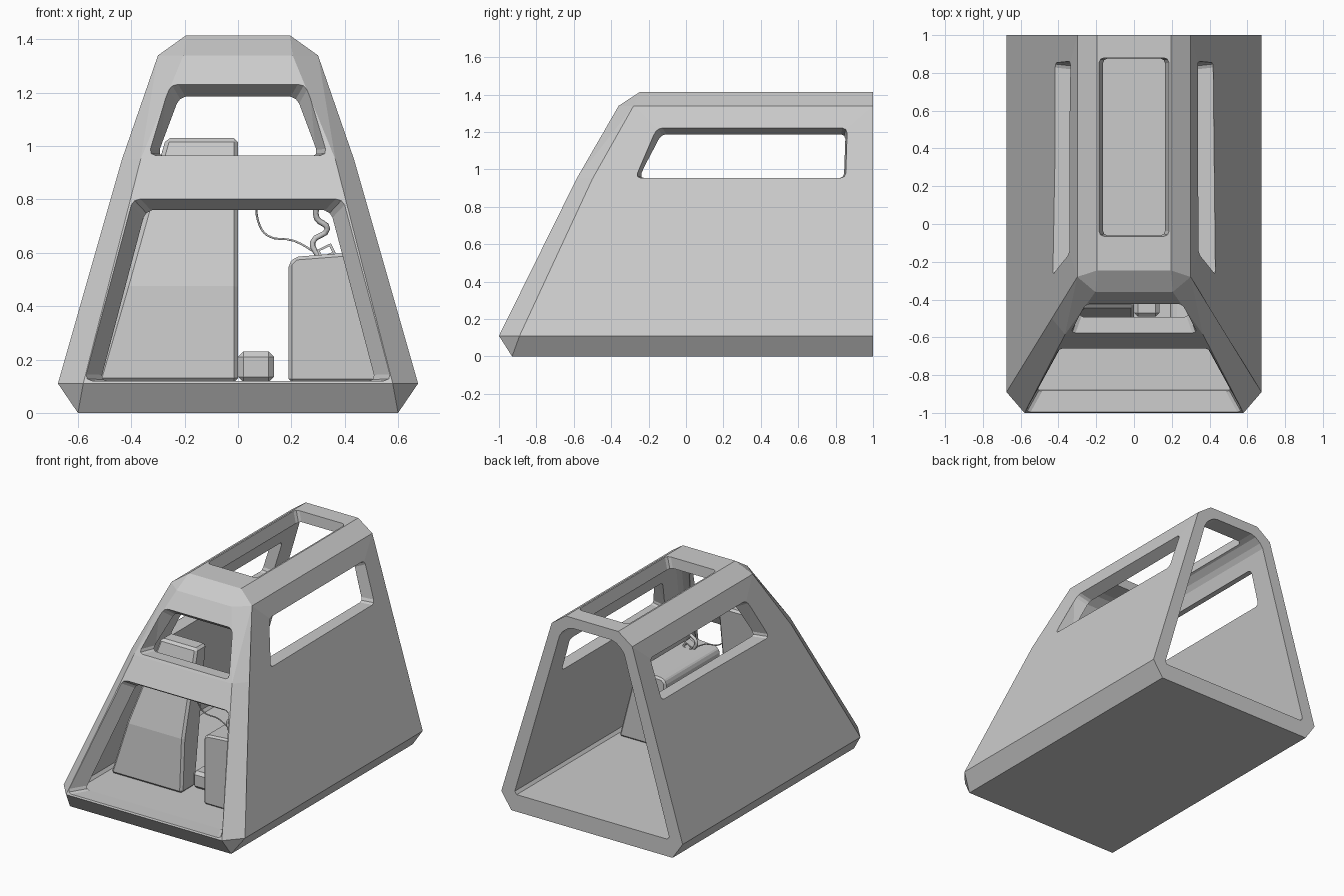
import bpy, bmesh
from mathutils import Vector

if "Cube" in bpy.data.objects:
    bpy.data.objects.remove(bpy.data.objects["Cube"])


def convex(name, pts, bevel=0.0, segments=1):
    """Flat-faced convex solid around a few corner points, edges optionally bevelled."""
    bm = bmesh.new()
    for p in pts:
        bm.verts.new(p)
    res = bmesh.ops.convex_hull(bm, input=bm.verts)
    loose = [g for g in res["geom_interior"] if isinstance(g, bmesh.types.BMVert)]
    bmesh.ops.delete(bm, geom=loose, context='VERTS')
    bmesh.ops.dissolve_limit(bm, angle_limit=0.06, verts=bm.verts, edges=bm.edges)
    if bevel:
        edges = [e for e in bm.edges if e.calc_face_angle(0) > 0.45]
        bmesh.ops.bevel(bm, geom=edges, offset=bevel, segments=segments,
                        profile=0.5, affect='EDGES')
    bmesh.ops.recalc_face_normals(bm, faces=bm.faces)
    me = bpy.data.meshes.new(name)
    bm.to_mesh(me)
    bm.free()
    ob = bpy.data.objects.new(name, me)
    bpy.context.collection.objects.link(ob)
    return ob


def cut(target, cutter):
    cutter.hide_render = True
    m = target.modifiers.new("cut", 'BOOLEAN')
    m.operation, m.solver, m.object = 'DIFFERENCE', 'EXACT', cutter
    bpy.context.view_layer.objects.active = target
    bpy.ops.object.modifier_apply(modifier=m.name)
    bpy.data.objects.remove(cutter)


def shell_points(levels, back):
    """levels: z, side half width, side front y, front half width, front y."""
    pts = []
    for z, sx, sy, fx, fy in levels:
        for s in (-1, 1):
            pts += [(s * sx, back, z), (s * sx, sy, z), (s * fx, fy, z)]
    return pts


def window(target, outer, inner, bevel=0.025):
    """Cut an opening that tapers from its outer outline to its inner one."""
    pts = []
    for a, b in zip(outer, inner):
        a, b = Vector(a), Vector(b)
        pts += [a.lerp(b, -0.5), a.lerp(b, 1.5)]
    cut(target, convex("window_cutter", pts, bevel, 2))


def mirror_x(pts):
    return [(s * x, y, z) for s in (-1, 1) for x, y, z in pts]


# Hull: tapered shell, chamfered front corners, open at the back
hull = convex("cabin_hull", shell_points([
    (0, 0.60, -0.93, 0.60, -0.93),
    (0.11, 0.675, -0.89, 0.58, -1.0),
    (0.95, 0.435, -0.50, 0.365, -0.585),
    (1.34, 0.30, -0.28, 0.205, -0.36),
    (1.415, 0.195, -0.245, 0.195, -0.245)], 1.0))
cut(hull, convex("cavity_cutter", shell_points([
    (0.115, 0.58, -0.83, 0.51, -0.90),
    (0.95, 0.345, -0.44, 0.29, -0.50),
    (1.29, 0.235, -0.25, 0.18, -0.30),
    (1.345, 0.165, -0.22, 0.165, -0.22)], 1.2), 0.02))

# Front windows
window(hull, mirror_x([(0.57, -0.985, 0.12), (0.392, -0.655, 0.80)]),
       mirror_x([(0.52, -0.895, 0.118), (0.345, -0.575, 0.75)]))
window(hull, mirror_x([(0.335, -0.575, 0.965), (0.25, -0.42, 0.1 + 1.13)]),
       mirror_x([(0.305, -0.49, 0.962), (0.215, -0.34, 1.17)]))

# Side windows
for s in (-1, 1):
    window(hull, [(s * 0.432, -0.27, 0.955), (s * 0.432, 0.855, 0.955),
                  (s * 0.337, 0.862, 1.22), (s * 0.337, -0.15, 1.22)],
           [(s * 0.34, -0.25, 0.953), (s * 0.34, 0.845, 0.953),
            (s * 0.26, 0.852, 1.185), (s * 0.26, -0.13, 1.185)])

# Roof window
window(hull, mirror_x([(0.185, -0.065, 1.415), (0.185, 0.88, 1.415)]),
       mirror_x([(0.165, -0.06, 1.34), (0.165, 0.875, 1.34)]))

# Tall left console leaning along the front
convex("left_console", [
    (-0.53, -0.60, 0.115), (0, -0.60, 0.115), (-0.53, -0.45, 0.115), (0, -0.45, 0.115),
    (-0.425, -0.58, 0.475), (0, -0.58, 0.475), (-0.425, -0.43, 0.475), (0, -0.43, 0.475),
    (-0.27, -0.44, 1.03), (0, -0.44, 1.03), (-0.27, -0.33, 1.03), (0, -0.33, 1.03)], 0.015)

# Right cabinet following the side wall
convex("right_cabinet", [(x, y, z) for y in (-0.64, -0.05) for x, z in
       [(0.19, 0.115), (0.535, 0.115), (0.19, 0.56), (0.215, 0.585),
        (0.35, 0.585), (0.41, 0.60)]], 0.012)

# Small floor box beside the console
convex("floor_box", [(x, y, z) for x in (0, 0.135) for y in (-0.49, -0.34)
                     for z in (0.115, 0.23)], 0.02)

# Socket on top of the cabinet, a tilted open ring
socket = convex("socket", [(x, y, z) for x in (-0.03, 0.03) for y in (-0.025, 0.025)
                           for z in (-0.02, 0.02)])
cut(socket, convex("socket_cutter", [(x, y, z) for x in (-0.02, 0.02)
                                     for y in (-0.1, 0.1) for z in (-0.012, 0.012)]))
socket.location = (0.33, -0.51, 0.605)
socket.rotation_euler = (0, -0.45, 0)


# Cables hanging behind the crossbar
def cable(name, pts, radius):
    cu = bpy.data.curves.new(name, 'CURVE')
    cu.dimensions = '3D'
    cu.bevel_depth, cu.bevel_resolution, cu.resolution_u = radius, 1, 4
    cu.use_fill_caps = True
    sp = cu.splines.new('BEZIER')
    sp.bezier_points.add(len(pts) - 1)
    for bp, p in zip(sp.bezier_points, pts):
        bp.co = p
        bp.handle_left_type = bp.handle_right_type = 'AUTO'
    ob = bpy.data.objects.new(name, cu)
    bpy.context.collection.objects.link(ob)
    bpy.ops.object.select_all(action='DESELECT')
    ob.select_set(True)
    bpy.context.view_layer.objects.active = ob
    bpy.ops.object.convert(target='MESH')


cable("thick_hose", [(0.30, -0.55, 0.80), (0.295, -0.53, 0.73), (0.335, -0.52, 0.69),
                     (0.28, -0.51, 0.64), (0.305, -0.51, 0.58)], 0.011)
cable("thin_cable", [(0.07, -0.55, 0.80), (0.075, -0.53, 0.72), (0.11, -0.52, 0.665),
                     (0.21, -0.51, 0.645), (0.30, -0.51, 0.595)], 0.004)
